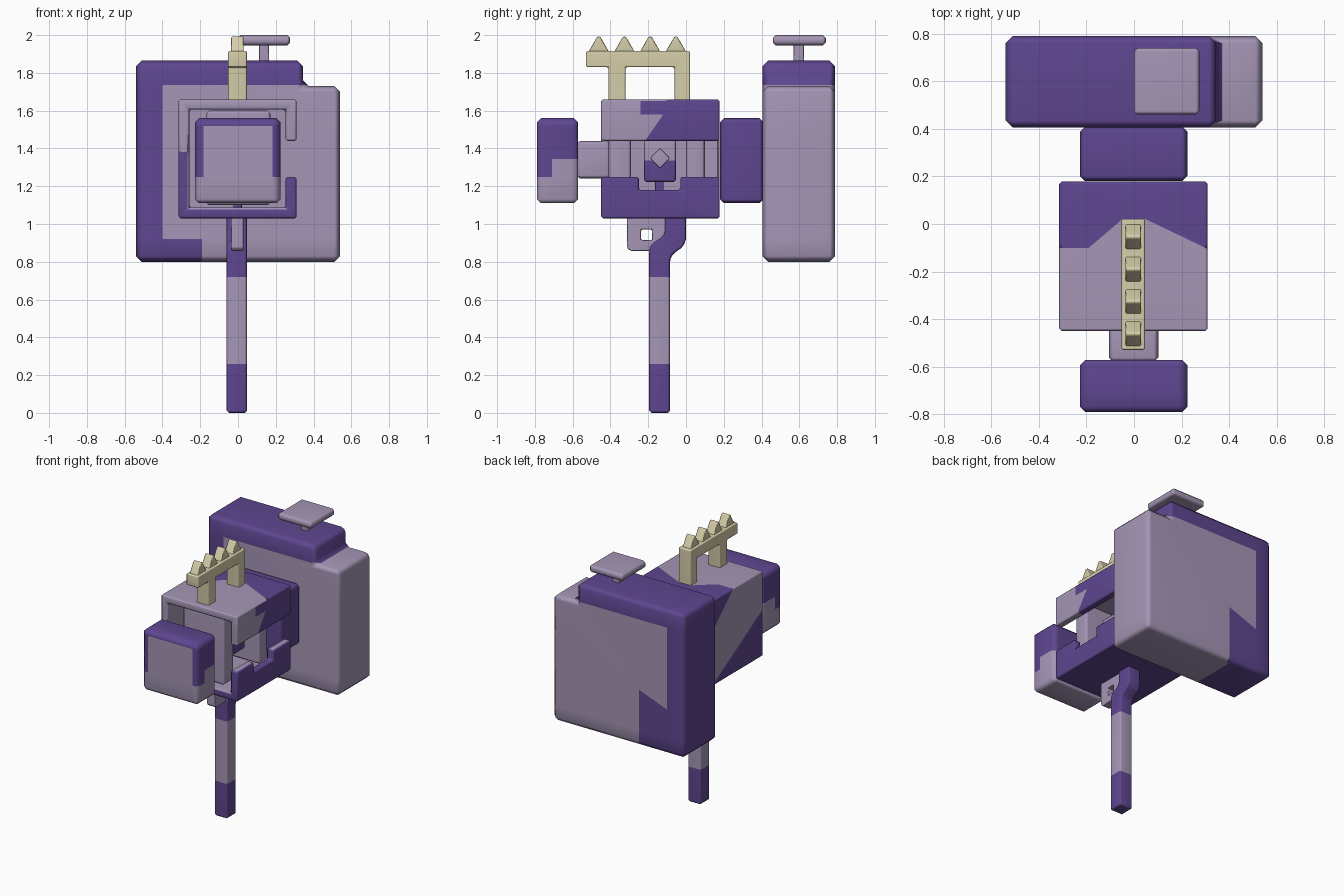
import bpy, bmesh, math
from mathutils import Vector

if "Cube" in bpy.data.objects:
    bpy.data.objects.remove(bpy.data.objects["Cube"])


def lin(c):
    c /= 255
    return c / 12.92 if c <= 0.04045 else ((c + 0.055) / 1.055) ** 2.4


def material(name, rgb):
    m = bpy.data.materials.new(name)
    m.diffuse_color = (*[lin(c) for c in rgb], 1)
    m.use_nodes = True
    m.node_tree.nodes["Principled BSDF"].inputs["Base Color"].default_value = m.diffuse_color
    return m


LIGHT, DARK, CREAM = 0, 1, 2
MATS = [material("pale lilac", (165, 150, 182)),
        material("deep purple", (94, 70, 144)),
        material("cream", (214, 206, 170))]


def prism_mesh(name, pts, axis, lo, hi):
    """Extrude a 2D outline: along y the outline is (x, z), along x it is (y, z)."""
    bm = bmesh.new()
    place = (lambda p, d: (p[0], d, p[1])) if axis == 'y' else (lambda p, d: (d, p[0], p[1]))
    a = [bm.verts.new(place(p, lo)) for p in pts]
    b = [bm.verts.new(place(p, hi)) for p in pts]
    bm.faces.new(a)
    bm.faces.new(b[::-1])
    for i in range(len(pts)):
        j = (i + 1) % len(pts)
        bm.faces.new((a[i], b[i], b[j], a[j]))
    bmesh.ops.recalc_face_normals(bm, faces=bm.faces[:])
    me = bpy.data.meshes.new(name)
    bm.to_mesh(me)
    bm.free()
    ob = bpy.data.objects.new(name, me)
    bpy.context.collection.objects.link(ob)
    return ob


def rect(a0, a1, b0, b1):
    return [(a0, b0), (a1, b0), (a1, b1), (a0, b1)]


def finish(ob, bevel, colour, cuts=()):
    """Chamfer edges, cut along colour borders, then colour faces by the rule."""
    me = ob.data
    bm = bmesh.new()
    bm.from_mesh(me)
    edges = [e for e in bm.edges if len(e.link_faces) == 2 and e.calc_face_angle(0) > 0.4]
    if bevel:
        bmesh.ops.bevel(bm, geom=edges, offset=bevel, segments=1, affect='EDGES', clamp_overlap=True)
    for co, no in cuts:
        bmesh.ops.bisect_plane(bm, geom=bm.verts[:] + bm.edges[:] + bm.faces[:],
                               plane_co=co, plane_no=Vector(no).normalized(), dist=1e-5)
    bm.normal_update()
    for f in bm.faces:
        f.smooth = True
        f.material_index = colour(f.calc_center_median(), f.normal) if callable(colour) else colour
    bm.to_mesh(me)
    bm.free()
    for m in MATS:
        me.materials.append(m)
    ob.modifiers.new("flat_faces", 'WEIGHTED_NORMAL')
    return ob


def carve(ob, cutter):
    mod = ob.modifiers.new("carve", 'BOOLEAN')
    mod.object, mod.operation, mod.solver = cutter, 'DIFFERENCE', 'EXACT'
    bpy.context.view_layer.objects.active = ob
    bpy.ops.object.modifier_apply(modifier=mod.name)
    bpy.data.objects.remove(cutter)


def box(name, x, y, z, bevel, colour, cuts=()):
    return finish(prism_mesh(name, rect(*x, *z), 'y', *y), bevel, colour, cuts)


def xcut(v): return ((v, 0, 0), (1, 0, 0))
def ycut(v): return ((0, v, 0), (0, 1, 0))
def zcut(v): return ((0, 0, v), (0, 0, 1))


# Large rear block with a stepped corner
def rear_colour(c, n):
    if c.x < -0.40 or c.z > 1.735:
        return DARK
    if n.y > 0.5:
        return DARK if c.x < -0.17 and c.z < 1.28 + 0.375 * c.x else LIGHT
    return DARK if c.x < -0.19 and c.z < 0.92 else LIGHT


ob = prism_mesh("rear_block", [(-.54, .80), (.54, .80), (.54, 1.73), (.345, 1.73), (.345, 1.865), (-.54, 1.865)],
                'y', .405, .79)
finish(ob, .03, rear_colour, [xcut(-.40), xcut(-.17), xcut(-.19), zcut(1.735), zcut(.92),
                              ((0, 0, 1.28), (-.375, 0, 1))])

# Knob on top of the rear block
box("knob_stem", (.11, .165), (.57, .625), (1.85, 1.96), .005, LIGHT)
box("knob_plate", (0, .275), (.46, .74), (1.945, 2.0), .015, LIGHT)

# Dark neck between rear block and body
box("rear_neck", (-.228, .225), (.18, .41), (1.11, 1.56), .022, DARK)


# Hollow body: C-shaped shell with lips and a notch on the right side
def body_colour(c, n):
    inside = -.275 < c.x < .27 and 1.075 < c.z < 1.615
    a = [abs(v) for v in n]
    if a[1] > .8:
        if n.y > 0:
            return DARK
        return DARK if c.z < 1.24 or (c.x < -.25 and c.z < 1.38) else LIGHT
    if inside and c.x < .24:
        return LIGHT
    if n.z > .6 and c.z > 1.63:
        edge = min(max(-.1, -.1 + (c.x + .19) * .857), .02, .02 - (c.x - .05) * .48)
        return DARK if c.y > edge else LIGHT
    if c.x > .24 and c.z > 1.4:
        edge = -.24 if c.z > 1.58 else -.21 + (c.z - 1.45) * .69
        return DARK if c.y > edge else LIGHT
    if c.x < -.28 and c.z > 1.05:
        return DARK if c.z < 1.12 - .578 * c.y or c.z > 1.567 - .929 * c.y else LIGHT
    return DARK if c.z < 1.25 else LIGHT


shell = [(-.315, 1.03), (.31, 1.03), (.31, 1.25), (.252, 1.25), (.252, 1.088), (-.258, 1.088),
         (-.258, 1.605), (.252, 1.605), (.252, 1.44), (.31, 1.44), (.31, 1.66), (-.315, 1.66)]
ob = prism_mesh("body_shell", shell, 'y', -.45, .178)
carve(ob, prism_mesh("notch_cutter", rect(-.25, -.03, 1.18, 1.35), 'x', .2, .4))
finish(ob, .010, body_colour, [
    ycut(-.1), ycut(.02), ycut(-.24), zcut(1.38), zcut(1.58),
    ((-.19, -.1, 0), (-.857, 1, 0)), ((.05, .02, 0), (.48, 1, 0)),
    ((0, -.21, 1.45), (0, 1, -.69)),
    ((0, 0, 1.12), (0, .578, 1)), ((0, 0, 1.567), (0, .929, 1))])

# Inner mechanism: plates, core on a peg, diamond studs
box("inner_front_plate", (-.168, .172), (-.41, -.29), (1.10, 1.60), .015, LIGHT)
box("inner_rear_plate", (-.168, .172), (0, .10), (1.10, 1.60), .015, LIGHT)
box("inner_core", (-.10, .10), (-.222, -.053), (1.222, 1.46), .012,
    lambda c, n: DARK if c.z < 1.335 else LIGHT, [zcut(1.335)])
box("core_peg", (-.025, .02), (-.165, -.118), (1.07, 1.24), .004, DARK)
diamond = [(-.1375 + .053 * math.cos(i * math.pi / 2), 1.347 + .053 * math.sin(i * math.pi / 2)) for i in range(4)]
finish(prism_mesh("core_diamond", diamond, 'x', -.125, .125), .006, LIGHT)


# Front block and its connector
def front_colour(c, n):
    if n.y < -.8:
        return LIGHT if c.z < 1.25 or (abs(c.x) < .182 and c.z < 1.52) else DARK
    if c.z > 1.53:
        return DARK
    return DARK if c.z > (1.25 if c.y < -.71 else 1.345) else LIGHT


box("front_connector", (-.105, .102), (-.58, -.40), (1.24, 1.44), .018, LIGHT)
box("front_block", (-.228, .225), (-.79, -.572), (1.11, 1.56), .022, front_colour,
    [xcut(-.182), xcut(.182), ycut(-.71), zcut(1.25), zcut(1.345), zcut(1.52)])

# Cranked handle with a pale grip band
handle = [(-.195, 0), (-.085, 0), (-.085, .81), (-.07, .84), (-.015, .88), (0, .92), (0, 1.04),
          (-.112, 1.04), (-.112, .95), (-.125, .93), (-.18, .895), (-.195, .865)]
finish(prism_mesh("handle", handle, 'x', -.06, .048), .012,
       lambda c, n: LIGHT if .26 < c.z < .72 else DARK, [zcut(.26), zcut(.72)])

# Trigger plate with a square hole
ob = prism_mesh("trigger_plate", [(-.312, 1.035), (-.312, .875), (-.295, .858), (-.16, .858), (-.10, .92), (-.10, 1.035)],
                'x', -.037, .03)
carve(ob, prism_mesh("hole_cutter", rect(-.237, -.18, .915, .97), 'x', -.2, .2))
finish(ob, .008, LIGHT)

# Cream top rail with two legs and four teeth
rail = [(-.53, 1.83), (-.41, 1.83), (-.41, 1.65), (-.32, 1.65), (-.32, 1.83), (-.06, 1.83), (-.06, 1.65),
        (.022, 1.65), (.022, 1.917), (-.53, 1.917)]
finish(prism_mesh("top_rail", rail, 'x', -.053, .047), .008, CREAM)
for i in range(4):
    y = -.462 + i * .136
    tooth = [(y - .055, 1.91), (y + .055, 1.91), (y + .008, 1.992), (y - .008, 1.992)]
    finish(prism_mesh(f"rail_tooth_{i + 1}", tooth, 'x', -.036, .03), .005, CREAM)
